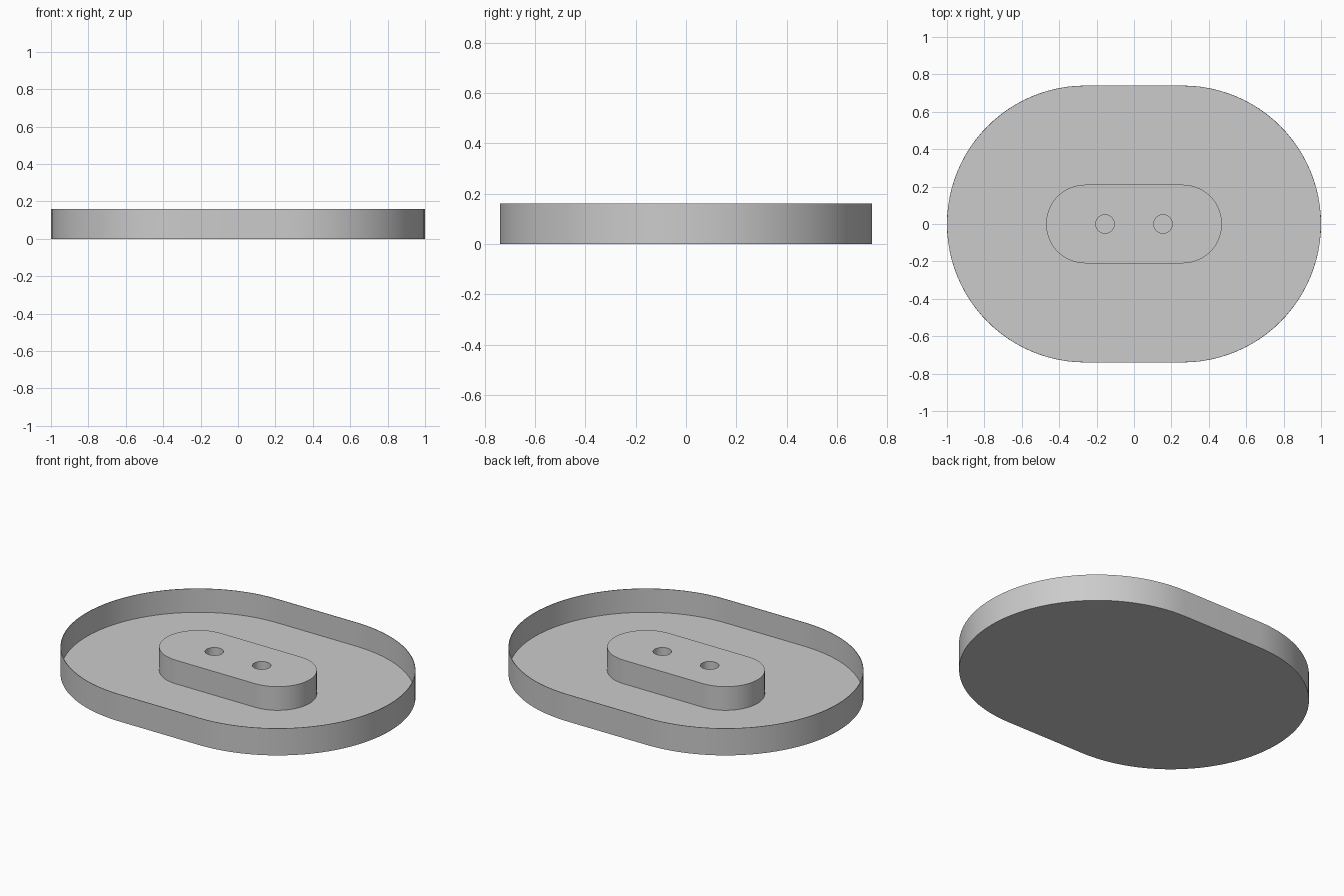
import bpy, bmesh
from math import sin, cos, pi

if "Cube" in bpy.data.objects:
    bpy.data.objects.remove(bpy.data.objects["Cube"], do_unlink=True)

HEIGHT, FLOOR, WALL = 0.16, 0.02, 0.003
HALF_STRAIGHT = 0.26
TRAY_R, ISLAND_R = 0.74, 0.21
HOLE_R, HOLE_X = 0.05, 0.155

grey = bpy.data.materials.new("plain grey")
grey.use_nodes = True
colour = (0.6, 0.6, 0.6, 1)
grey.diffuse_color = colour
grey.node_tree.nodes["Principled BSDF"].inputs["Base Color"].default_value = colour


def slot_outline(radius, steps=48):
    """Two half circles joined by straight sides, anticlockwise."""
    pts = []
    for side in (1, -1):
        for i in range(steps + 1):
            a = -pi / 2 + pi * i / steps
            pts.append((side * (HALF_STRAIGHT + radius * cos(a)), side * radius * sin(a)))
    return pts


def circle_outline(radius, cx, steps=32):
    return [(cx + radius * cos(2 * pi * i / steps), radius * sin(2 * pi * i / steps))
            for i in range(steps)]


def ring(bm, outline, z):
    return [bm.verts.new((x, y, z)) for x, y in outline]


def bridge(bm, low, high):
    n = len(low)
    for i in range(n):
        j = (i + 1) % n
        bm.faces.new((low[i], low[j], high[j], high[i]))


def finish(bm, name):
    bmesh.ops.recalc_face_normals(bm, faces=bm.faces)
    mesh = bpy.data.meshes.new(name)
    bm.to_mesh(mesh)
    bm.free()
    mesh.materials.append(grey)
    obj = bpy.data.objects.new(name, mesh)
    bpy.context.collection.objects.link(obj)
    bpy.ops.object.select_all(action="DESELECT")
    obj.select_set(True)
    bpy.context.view_layer.objects.active = obj
    bpy.ops.object.shade_smooth_by_angle(angle=pi / 6)
    return obj


# Tray: base, outer wall, thin rim, inner wall and floor
bm = bmesh.new()
outer, inner = slot_outline(TRAY_R), slot_outline(TRAY_R - WALL)
rings = [ring(bm, outer, 0), ring(bm, outer, HEIGHT),
         ring(bm, inner, HEIGHT), ring(bm, inner, FLOOR)]
for low, high in zip(rings, rings[1:]):
    bridge(bm, low, high)
bm.faces.new(rings[0])
bm.faces.new(rings[-1])
finish(bm, "tray")

# Raised island with two round holes reaching the tray floor
bm = bmesh.new()
outlines = [slot_outline(ISLAND_R)] + [circle_outline(HOLE_R, s * HOLE_X) for s in (-1, 1)]
levels = [[ring(bm, o, z) for o in outlines] for z in (FLOOR - 0.005, HEIGHT)]
for low, high in zip(*levels):
    bridge(bm, low, high)
for level in levels:
    edges = [bm.edges.get((loop[i - 1], loop[i])) for loop in level for i in range(len(loop))]
    bmesh.ops.triangle_fill(bm, edges=edges, use_beauty=True)
finish(bm, "island")
